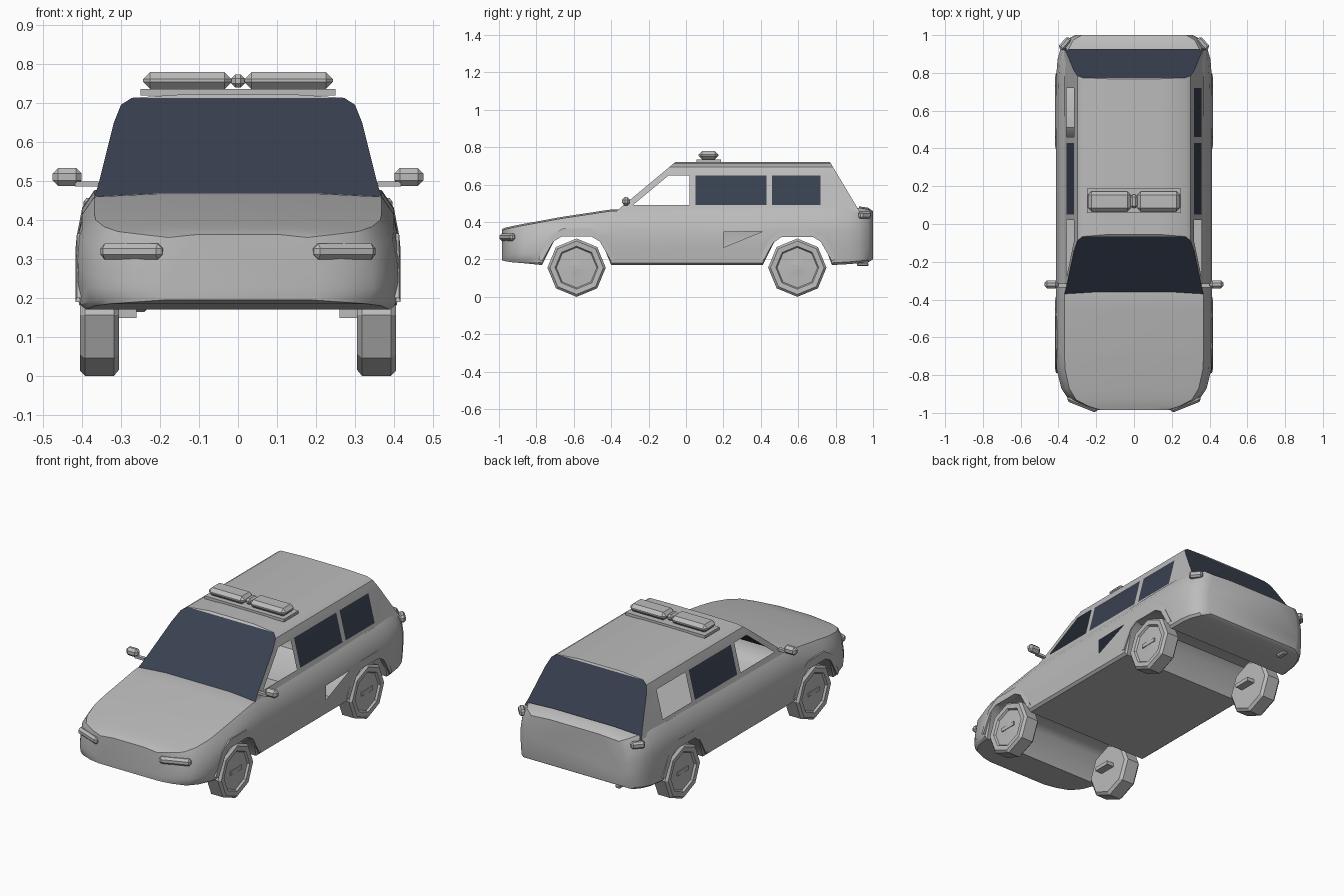
import bpy, bmesh, math
from mathutils import Matrix, Vector

cube = bpy.data.objects.get("Cube")
if cube:
    bpy.data.objects.remove(cube)


def material(name, rgb):
    m = bpy.data.materials.new(name)
    m.use_nodes = True
    m.diffuse_color = (*rgb, 1)
    m.node_tree.nodes["Principled BSDF"].inputs["Base Color"].default_value = (*rgb, 1)
    return m


PAINT = material("light grey paint", (0.5, 0.5, 0.5))
GLASS = material("dark blue glass", (0.04, 0.052, 0.08))


def finish(bm, name, angle=30, mats=(PAINT,), fix=True):
    if fix:
        bmesh.ops.recalc_face_normals(bm, faces=bm.faces)
    me = bpy.data.meshes.new(name)
    bm.to_mesh(me)
    bm.free()
    for m in mats:
        me.materials.append(m)
    ob = bpy.data.objects.new(name, me)
    bpy.context.scene.collection.objects.link(ob)
    bpy.ops.object.select_all(action='DESELECT')
    ob.select_set(True)
    bpy.context.view_layer.objects.active = ob
    if angle:
        bpy.ops.object.shade_smooth_by_angle(angle=math.radians(angle))
    return ob


def box(name, centre, size, bevel=0.0, turn=0.0):
    bm = bmesh.new()
    bmesh.ops.create_cube(bm, size=1)
    bmesh.ops.scale(bm, vec=size, verts=bm.verts)
    if bevel:
        bmesh.ops.bevel(bm, geom=bm.edges[:], offset=bevel, segments=1, affect='EDGES')
    bmesh.ops.transform(bm, matrix=Matrix.Translation(centre) @ Matrix.Rotation(turn, 4, 'Z'), verts=bm.verts)
    return finish(bm, name, 0)


# Lower body: sections along the length (y, half width, bottom, top)
stations = [
    (-.985, .20, .195, .355), (-.965, .27, .19, .362), (-.93, .345, .185, .37),
    (-.87, .385, .18, .382), (-.77, .41, .17, .40), (-.705, .413, .30, .412),
    (-.66, .414, .325, .42), (-.5, .414, .325, .444), (-.45, .414, .29, .452),
    (-.40, .414, .17, .459), (-.36, .414, .17, .46), (.2, .414, .17, .466),
    (.41, .414, .17, .47), (.47, .414, .29, .472), (.51, .414, .32, .473),
    (.69, .414, .32, .476), (.735, .413, .29, .476), (.78, .412, .17, .477),
    (.87, .405, .175, .477), (.925, .39, .18, .476), (.975, .36, .185, .468),
    (1.0, .31, .20, .45)]


def section(y, w, zb, zt):
    upper = max(zt - .12, zb + .02)
    low = .95 if zb < .22 else 1
    half = [(low, zb), (.985 if low < 1 else 1, zb + .012), (1, (zb + .012 + upper) / 2),
            (1, upper), (.965, zt - .045), (.89, zt), (.5, zt + .008)]
    left = [(w * g, y, z) for g, z in half]
    return left + [(-x, y, z) for x, y, z in reversed(left)]


bm = bmesh.new()
rings = [[bm.verts.new(p) for p in section(*s)] for s in stations]
count = len(rings[0])
for s, (a, b) in enumerate(zip(rings, rings[1:])):
    under_cabin = -.37 < stations[s][0] < .92
    for i in range(count):
        j = (i + 1) % count
        if under_cabin and 5 <= i <= 7:
            continue
        if stations[s][0] == .2 and i == 2:      # open side vent on the left
            bm.faces.new((a[i], b[i], b[j]))
            continue
        bm.faces.new((a[i], b[i], b[j], a[j]))
bm.faces.new(rings[0])
bm.faces.new(rings[-1])
finish(bm, "lower_body", 35)

# Cabin: rows climb over the roof, columns run from windscreen to rear glass
rows = [(.37, .455), (.358, .49), (.318, .65), (.30, .695), (.272, .713), (.14, .722)]
rows += [(-x, z) for x, z in reversed(rows)]


def columns(z):
    front = -.37 + (z - .46) * 1.2
    return [front, front + .05, .02, .05, .43, .46, .72, .92 - (z - .47) * .6]


bm = bmesh.new()
grid = [[bm.verts.new((x, y, z)) for y in columns(z)] for x, z in rows]
last = len(rows) - 1
for r in range(last):
    for c in range(7):
        window_row = r in (1, last - 2)
        right_side = r == last - 2
        if window_row and (c == 1 or (c == 5 and right_side)):   # open windows
            continue
        f = bm.faces.new((grid[r][c], grid[r][c + 1], grid[r + 1][c + 1], grid[r + 1][c]))
        f.material_index = int(window_row and c in (3, 5))
for c in (0, 7):
    for r in range(5):
        f = bm.faces.new((grid[r][c], grid[r + 1][c], grid[last - r - 1][c], grid[last - r][c]))
        f.material_index = int(r < 4)
finish(bm, "cabin", 30, (PAINT, GLASS))


# Wheels: eight-sided lathe around the axle
def wheel(name, side, y):
    profile = [(.305, .0), (.305, .14), (.318, .156), (.392, .156), (.405, .143),
               (.403, .115), (.392, .108), (.394, .05), (.398, 0)]
    bm = bmesh.new()
    loops = []
    for x, r in profile:
        loops.append([bm.verts.new((side * x, y + r * math.sin(k * math.pi / 4),
                                    .156 + r * math.cos(k * math.pi / 4))) for k in range(8)])
    for a, b in zip(loops, loops[1:]):
        for k in range(8):
            n = (k + 1) % 8
            bm.faces.new((a[k], a[n], b[n], b[k]))
    bmesh.ops.remove_doubles(bm, verts=bm.verts, dist=.0001)
    finish(bm, name, 0)


# Raised lip around each wheel opening
def arch_lip(name, side, y):
    inner = [(-.185, .19), (-.125, .295), (-.08, .322), (.08, .322), (.125, .295), (.185, .19)]
    outer = [(-.205, .20), (-.145, .32), (-.075, .365), (.075, .365), (.145, .32), (.205, .20)]
    bm = bmesh.new()
    strips = [[bm.verts.new((side * x, y + dy, z)) for dy, z in pts]
              for x, pts in ((.39, inner), (.417, inner), (.413, outer), (.39, outer))]
    for a, b in zip(strips, strips[1:]):
        for k in range(5):
            bm.faces.new((a[k], a[k + 1], b[k + 1], b[k]))
    finish(bm, name, 30)


for side, s in ((1, "left"), (-1, "right")):
    for y, e in ((-.585, "front"), (.595, "rear")):
        wheel(f"{e}_{s}_wheel", side, y)
        arch_lip(f"{e}_{s}_arch_lip", side, y)
        box(f"{e}_{s}_axle_stub", (side * .33, y, .16), (.14, .1, .022))
    box(f"{s}_headlight", (side * .272, -.953, .319), (.17, .035, .04), .012, side * .38)
    box(f"{s}_taillight", (side * .365, .955, .437), (.075, .035, .038), .01, side * -.85)
    box(f"{s}_mirror_stalk", (side * .388, -.325, .492), (.06, .02, .014))
    box(f"{s}_mirror", (side * .438, -.32, .51), (.074, .042, .046), .014)
    box(f"{s}_beacon", (side * .13, .12, .757), (.226, .105, .044), .018)

# Roof light base, centre lamp and tailpipe
box("beacon_base", (0, .122, .727), (.5, .13, .016))
box("centre_lamp", (0, .12, .756), (.036, .07, .034), .011)
box("tailpipe", (-.25, .945, .174), (.03, .06, .02), .005)
